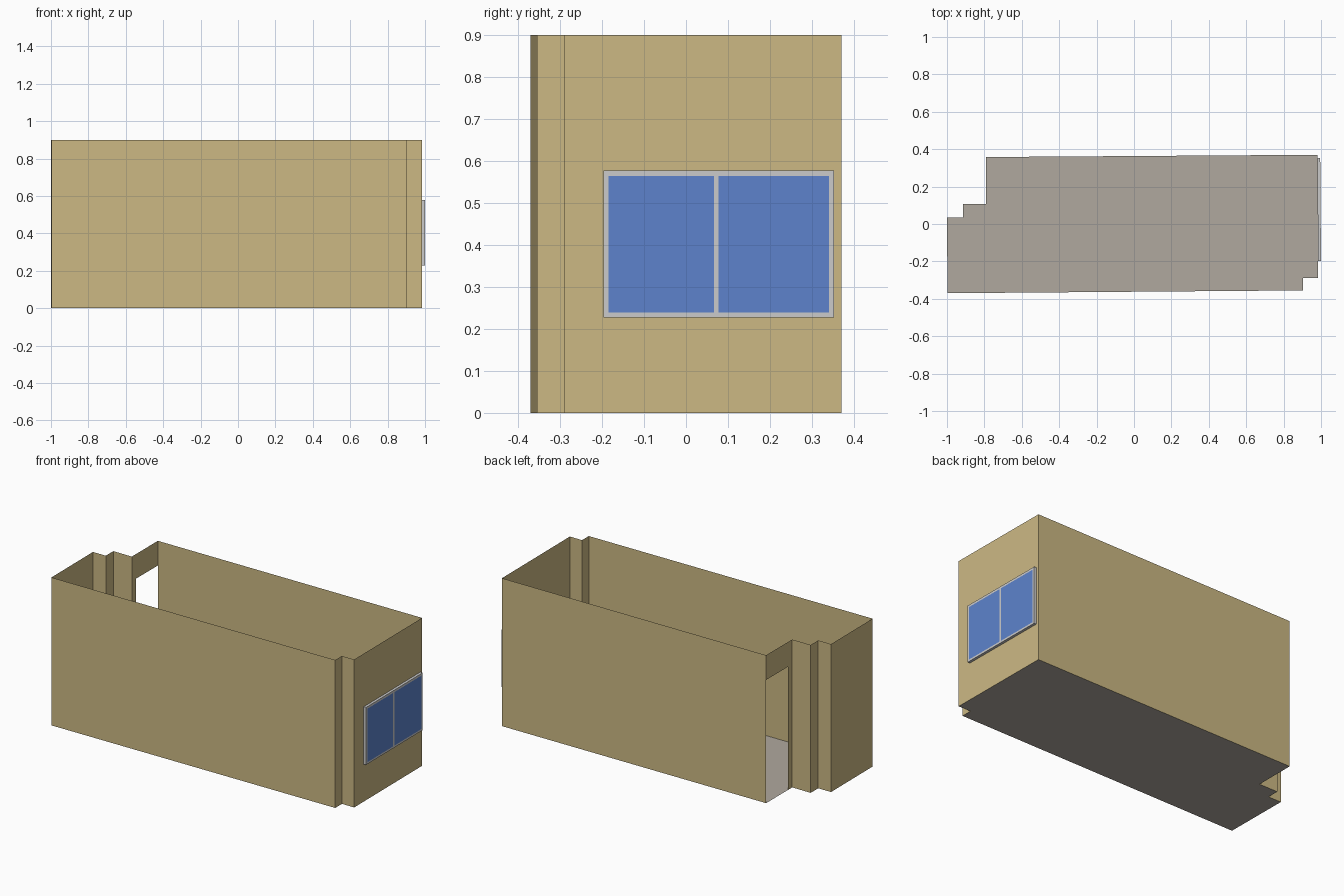
import bpy, bmesh

if "Cube" in bpy.data.objects:
    bpy.data.objects.remove(bpy.data.objects["Cube"])

H = 0.90                      # wall height
DOOR_TOP, DOOR_Y = 0.75, 0.147


def material(name, rgb):
    """Flat colour given as 0-255 sRGB, stored linear."""
    m = bpy.data.materials.new(name)
    lin = [((c / 255 + 0.055) / 1.055) ** 2.4 for c in rgb]
    m.diffuse_color = (*lin, 1)
    m.use_nodes = True
    m.node_tree.nodes["Principled BSDF"].inputs["Base Color"].default_value = m.diffuse_color
    return m


WALL = material("tan_wall", (204, 185, 132))
FLOOR = material("grey_floor", (176, 169, 159))
FRAME = material("light_grey_frame", (203, 203, 203))
GLASS = material("blue_glass", (93, 131, 204))


def build(name, mats, faces):
    """faces: list of (corner points, material index)."""
    bm = bmesh.new()
    for pts, idx in faces:
        bm.faces.new([bm.verts.new(p) for p in pts]).material_index = idx
    bmesh.ops.remove_doubles(bm, verts=bm.verts, dist=1e-5)
    me = bpy.data.meshes.new(name)
    bm.to_mesh(me)
    bm.free()
    for m in mats:
        me.materials.append(m)
    ob = bpy.data.objects.new(name, me)
    bpy.context.collection.objects.link(ob)
    return ob


def panel(a, b, z0, z1):
    """Upright quad between two plan points, facing right of a->b."""
    return [(*a, z0), (*b, z0), (*b, z1), (*a, z1)]


# Room plan, counter-clockwise from the front left corner
plan = [(-0.997, -0.37), (0.903, -0.355), (0.903, -0.29), (0.985, -0.29),
        (0.98, 0.37), (-0.79, 0.358), (-0.79, 0.107), (-0.914, 0.107),
        (-0.914, 0.034), (-1.0, 0.034)]

# Window grid on the right wall: frame strips and two panes
ys = [-0.197, -0.185, 0.067, 0.078, 0.341, 0.353]
zs = [0.227, 0.239, 0.564, 0.577]


def on_wall(y, out=0.0):
    """Plan point on the slightly skewed right wall, pushed outward."""
    return (0.985 - 0.005 * (y + 0.29) / 0.66 + out, y)


# Walls: single sheets, with a doorway and a window opening
walls = []
for i, a in enumerate(plan):
    b = plan[(i + 1) % len(plan)]
    if i == 3:                                   # right wall round the window
        w0, w1 = on_wall(ys[0]), on_wall(ys[-1])
        walls += [panel(a, w0, 0, H), panel(w1, b, 0, H),
                  panel(w0, w1, 0, zs[0]), panel(w0, w1, zs[-1], H)]
    elif i == 5:                                 # doorway wall
        d = (a[0], DOOR_Y)
        walls += [panel(a, d, DOOR_TOP, H), panel(d, b, 0, H)]
    else:
        walls.append(panel(a, b, 0, H))
build("walls", [WALL], [(w, 0) for w in walls])

# Floor
build("floor", [FLOOR], [([(x, y, 0.0) for x, y in plan], 0)])

# Window: flush panes in a raised frame with a rim back to the wall
OUT = 0.0155
faces = []
for j in range(len(ys) - 1):
    for k in range(len(zs) - 1):
        pane = j in (1, 3) and k == 1
        faces.append((panel(on_wall(ys[j], OUT), on_wall(ys[j + 1], OUT),
                            zs[k], zs[k + 1]), int(pane)))
y0, y1 = ys[0], ys[-1]
faces.append((panel(on_wall(y0), on_wall(y0, OUT), zs[0], zs[-1]), 0))
faces.append((panel(on_wall(y1, OUT), on_wall(y1), zs[0], zs[-1]), 0))
for z, s in ((zs[0], -1), (zs[-1], 1)):
    rim = [(*on_wall(y0), z), (*on_wall(y0, OUT), z),
           (*on_wall(y1, OUT), z), (*on_wall(y1), z)]
    faces.append((rim[::s], 0))
build("window", [FRAME, GLASS], faces)
